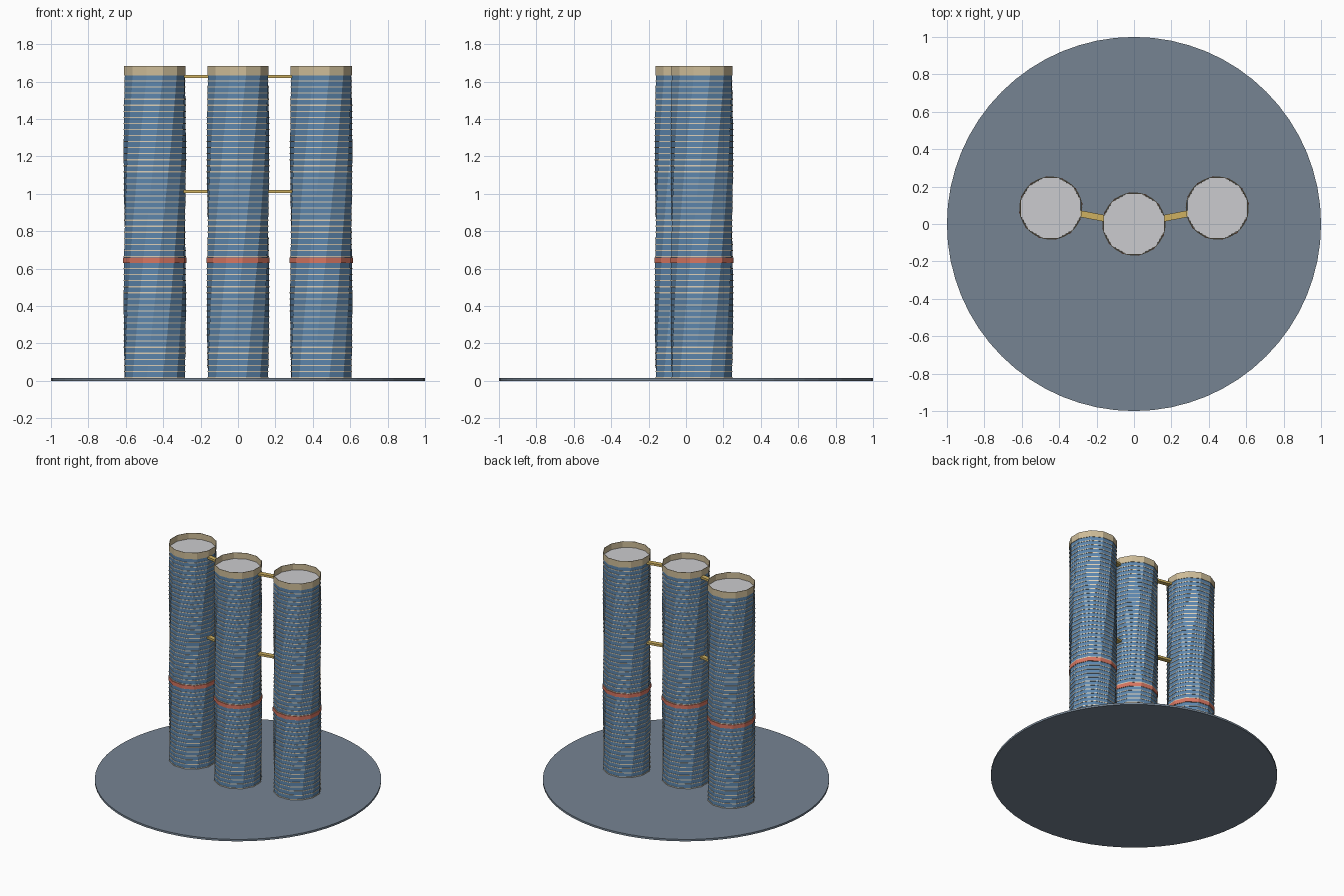
import bpy, bmesh, math
from mathutils import Vector

cube = bpy.data.objects.get("Cube")
if cube:
    bpy.data.objects.remove(cube, do_unlink=True)


def material(name, rgb):
    mat = bpy.data.materials.new(name)
    mat.use_nodes = True
    mat.diffuse_color = (*rgb, 1)
    mat.node_tree.nodes["Principled BSDF"].inputs["Base Color"].default_value = (*rgb, 1)
    return mat


GLASS = material("blue glass", (0.11, 0.24, 0.42))
SLAB = material("cream slab", (0.72, 0.63, 0.48))
CORAL = material("coral band", (0.68, 0.18, 0.12))
CROWN = material("tan crown", (0.62, 0.51, 0.32))
ROOF = material("pale grey roof", (0.60, 0.60, 0.62))
GOLD = material("gold bridge", (0.62, 0.44, 0.12))
GROUND = material("slate ground", (0.18, 0.23, 0.29))

SIDES, FLOORS = 12, 50
BASE, TOP, CROWN_TOP = 0.015, 1.632, 1.682
TWIST = math.radians(60)
START = math.radians(15)
STEP = (TOP - BASE) / FLOORS


def angle_at(z):
    return START + TWIST * (z - BASE) / (TOP - BASE)


def ring(bm, radius, z, angle, sides=SIDES):
    return [bm.verts.new((radius * math.cos(angle + i * math.tau / sides),
                          radius * math.sin(angle + i * math.tau / sides), z))
            for i in range(sides)]


def skin(bm, low, high):
    n = len(low)
    for i in range(n):
        j = (i + 1) % n
        bm.faces.new((low[i], low[j], high[j], high[i]))


def prism(bm, radius, z0, z1, angle, sides=SIDES):
    low, high = ring(bm, radius, z0, angle, sides), ring(bm, radius, z1, angle, sides)
    skin(bm, low, high)
    bm.faces.new(low[::-1])
    bm.faces.new(high)


def finish(bm, name, mat, location=(0, 0, 0)):
    mesh = bpy.data.meshes.new(name)
    bm.to_mesh(mesh)
    bm.free()
    mesh.materials.append(mat)
    obj = bpy.data.objects.new(name, mesh)
    obj.location = location
    bpy.context.collection.objects.link(obj)
    return obj


def tower(side, centre):
    # Twisted glass shaft
    bm = bmesh.new()
    levels = [BASE + i * STEP for i in range(FLOORS + 1)]
    rings = [ring(bm, 0.166, z, angle_at(z)) for z in levels]
    for low, high in zip(rings, rings[1:]):
        skin(bm, low, high)
    finish(bm, side + "_glass_shaft", GLASS, centre)

    # Thin floor slabs turning with the shaft
    bm = bmesh.new()
    for z in levels[:-1]:
        prism(bm, 0.1685, z, z + 0.006, angle_at(z))
    finish(bm, side + "_floor_slabs", SLAB, centre)

    # Coral belt
    bm = bmesh.new()
    prism(bm, 0.171, 0.631, 0.66, angle_at(0.645))
    finish(bm, side + "_coral_belt", CORAL, centre)

    # Roof deck
    bm = bmesh.new()
    prism(bm, 0.1655, TOP - 0.006, TOP + 0.004, angle_at(TOP))
    finish(bm, side + "_roof", ROOF, centre)

    # Open parapet crown
    bm = bmesh.new()
    skin(bm, ring(bm, 0.169, TOP, angle_at(TOP)), ring(bm, 0.169, CROWN_TOP, angle_at(TOP)))
    crown = finish(bm, side + "_crown", CROWN, centre)
    wall = crown.modifiers.new("wall", 'SOLIDIFY')
    wall.thickness = 0.003
    wall.offset = -1


def bridge(name, start, end, z):
    # Flat box spanning the gap between two shafts
    span = end - start
    bm = bmesh.new()
    bmesh.ops.create_cube(bm, size=1)
    bmesh.ops.scale(bm, vec=(span.length - 0.30, 0.035, 0.016), verts=bm.verts)
    obj = finish(bm, name, GOLD, (start + end) / 2 + Vector((0, 0, z)))
    obj.rotation_euler.z = math.atan2(span.y, span.x)


# Round ground plate
bm = bmesh.new()
prism(bm, 1.0, 0, BASE, 0, 64)
finish(bm, "ground_plate", GROUND)

# Three towers, the outer pair set back
middle = Vector((0, 0, 0))
tower("middle", middle)
for side, sign in (("left", 1), ("right", -1)):
    centre = Vector((sign * 0.445, 0.085, 0))
    tower(side, centre)
    bridge(side + "_lower_bridge", middle, centre, 1.011)
    bridge(side + "_upper_bridge", middle, centre, 1.627)
